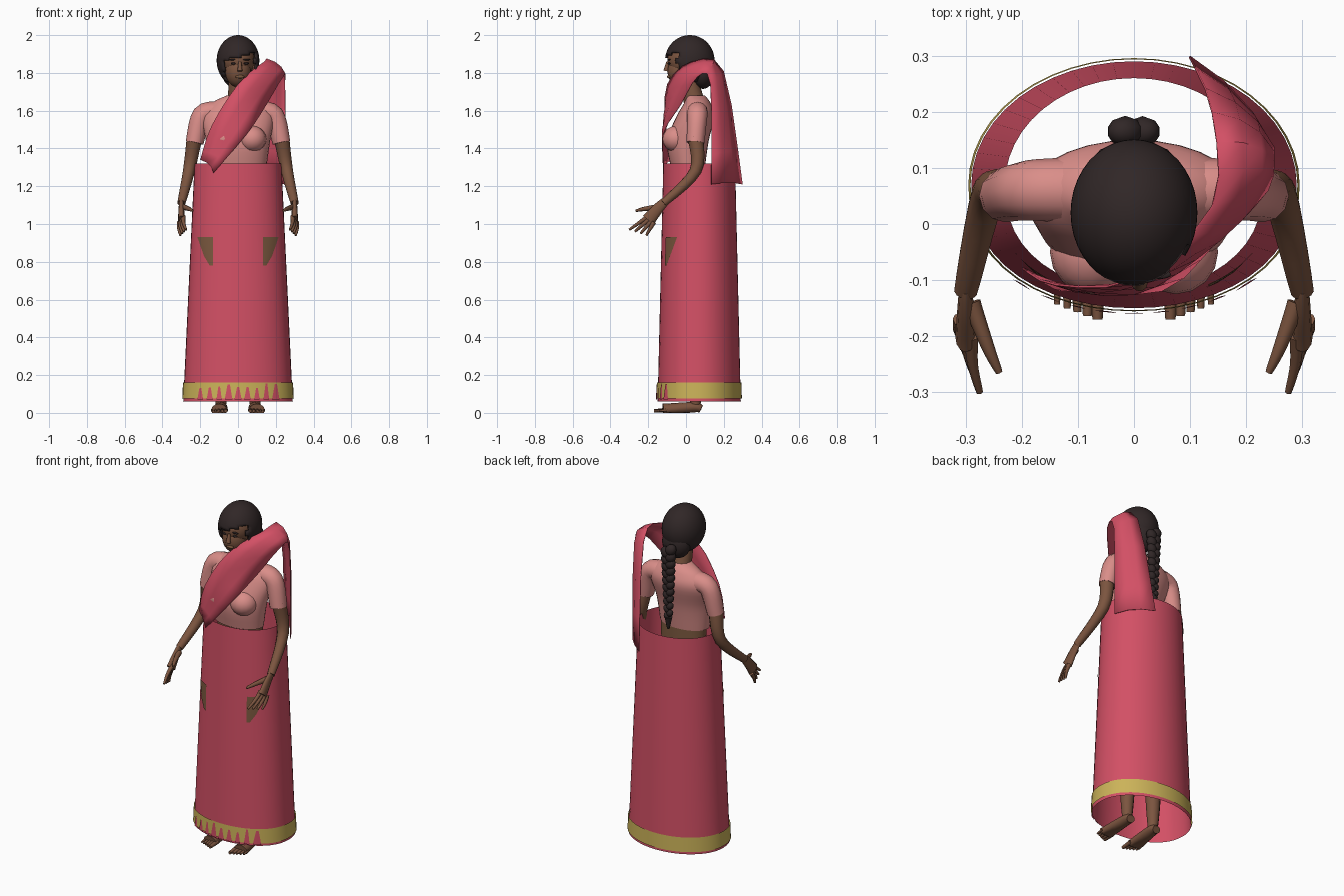
import bpy, bmesh, math, random
from mathutils import Vector, Matrix

cube = bpy.data.objects.get("Cube")
if cube:
    bpy.data.objects.remove(cube, do_unlink=True)
random.seed(4)
X, Y, Z = Matrix.Identity(3)


def material(name, red, green, blue):
    mat = bpy.data.materials.new(name)
    mat.use_nodes = True
    mat.diffuse_color = (red, green, blue, 1)
    mat.node_tree.nodes["Principled BSDF"].inputs["Base Color"].default_value = mat.diffuse_color
    return mat


RED = material("rose red cloth", .65, .08, .13)
PINK = material("salmon cloth", .7, .27, .25)
SKIN = material("brown skin", .2, .09, .05)
HAIR = material("black hair", .03, .02, .02)
GOLD = material("gold trim", .6, .45, .1)
UNDER = material("olive brown cloth", .2, .1, .05)


def finish(name, bm, mat, angle=60, closed=True):
    if closed:
        bmesh.ops.recalc_face_normals(bm, faces=bm.faces)
    mesh = bpy.data.meshes.new(name)
    bm.to_mesh(mesh)
    bm.free()
    mesh.materials.append(mat)
    mesh.shade_smooth()
    mesh.set_sharp_from_angle(angle=math.radians(angle))
    obj = bpy.data.objects.new(name, mesh)
    bpy.context.scene.collection.objects.link(obj)
    return obj


def spline(points, steps=5):
    """Smooth path through a few points of any dimension."""
    pts = [Vector(p) for p in points]
    path = []
    for i in range(len(pts) - 1):
        before, start, end = pts[max(i - 1, 0)], pts[i], pts[i + 1]
        after = pts[min(i + 2, len(pts) - 1)]
        leave, arrive = (end - before) / 2, (after - start) / 2
        for k in range(steps):
            t = k / steps
            ease = t * t * (3 - 2 * t)
            path.append(start.lerp(end, ease) + leave * (t * (1 - t) ** 2) - arrive * (t * t * (1 - t)))
    return path + [pts[-1]]


def circle(count):
    return [math.tau * k / count for k in range(count)]


def skin_rows(name, rows, mat, wrap=True, caps=True, angle=60):
    """Join equal rows of points with quads."""
    bm = bmesh.new()
    grid = [[bm.verts.new(p) for p in row] for row in rows]
    count = len(rows[0])
    for low, high in zip(grid, grid[1:]):
        for i in range(count if wrap else count - 1):
            j = (i + 1) % count
            bm.faces.new((low[i], low[j], high[j], high[i]))
    closed = wrap and caps
    if closed:
        bm.faces.new(grid[0])
        bm.faces.new(grid[-1])
    return finish(name, bm, mat, angle, closed)


def tube(name, points, start, end, mat, ref=Y, flat=1, sides=12):
    """Tapered limb along a smooth path, resting on the floor at lowest."""
    path = spline(points)
    last = len(path) - 1
    rows = []
    for i, p in enumerate(path):
        along = (path[min(i + 1, last)] - path[max(i - 1, 0)]).normalized()
        u = along.cross(ref).normalized()
        v = u.cross(along) * flat
        radius = start + (end - start) * i / last
        row = [p + (u * math.cos(a) + v * math.sin(a)) * radius for a in circle(sides)]
        for q in row:
            q.z = max(q.z, 0)
        rows.append(row)
    return skin_rows(name, rows, mat)


def loft(name, sections, mat):
    """Smooth stack of ellipses: height, centre y, x radius, y radius."""
    return skin_rows(name, [[(rx * math.cos(a), cy + ry * math.sin(a), z) for a in circle(28)]
                            for z, cy, rx, ry in spline(sections)], mat)


def ball(name, loc, size, mat, tilt=0, sides=16):
    bm = bmesh.new()
    bmesh.ops.create_uvsphere(bm, u_segments=sides, v_segments=sides * 2 // 3, radius=1)
    bm.transform(Matrix.Translation(loc) @ Matrix.Rotation(tilt, 4, 'Y') @ Matrix.Diagonal((*size, 1)))
    return finish(name, bm, mat)


# Skirt: a flared open tube, fuller at the front corners
WAIST, HEM = 1.32, .06


def skirt_radius(z):
    return .23 + .06 * (WAIST - z) / (WAIST - HEM)


def skirt_point(angle, z, off):
    rx = skirt_radius(z) + off
    side = math.sin(angle)
    depth = side if side > 0 else -abs(side) ** .85
    return (rx * math.cos(angle), .07 + (rx / 2 + .075 + off / 2) * depth, z)


def skirt_band(name, low, high, off, mat):
    rows = [[skirt_point(a, z, off) for a in circle(48)] for z in (low, high)]
    return skin_rows(name, rows, mat, caps=False)


def skirt_patch(name, spans, off, mat):
    """Thin patch on the skirt front: height, x from, x to."""
    rows = []
    for z, left, right in spans:
        xs = [left + (right - left) * k / 6 for k in range(7)]
        rows.append([skirt_point(-math.acos(x / (skirt_radius(z) + off)), z, off) for x in xs])
    return skin_rows(name, rows, mat, wrap=False)


skirt_band("skirt", HEM, WAIST, 0, RED)
skirt_band("skirt_hem", .075, .16, .006, GOLD)
for i in range(-4, 5):
    x, wide = i / 20, random.uniform(.014, .021)
    skirt_patch("hem_notch", [(.07, x - wide, x + wide),
                              (random.uniform(.13, .157), x - wide / 4, x + wide / 3)], .01, RED)
for side in (-1, 1):
    skirt_patch("thigh_patch", [(z, *sorted((side * .133, side * outer))) for z, outer in
                                ((.78, .15), (.83, .18), (.93, .215))], .004, UNDER)

# Torso
loft("blouse", [(1.3, .01, .15, .09), (1.44, .01, .17, .11), (1.57, .05, .19, .1),
                (1.64, .06, .14, .07), (1.68, .05, .06, .05)], PINK)
loft("hips", [(.85, .03, .12, .08), (1.3, .02, .14, .08)], UNDER)

# Limbs, mirrored
for side, word in ((1, "left_"), (-1, "right_")):
    def limb(name, points, start, end, mat=SKIN, **shape):
        return tube(word + name, [(side * x, y, z) for x, y, z in points], start, end, mat, **shape)

    ball(word + "bust", (side * .075, -.05, 1.45), (.075, .075, .07), PINK)
    limb("sleeve", [(.1, .06, 1.59), (.19, .06, 1.575), (.23, .05, 1.43)], .06, .047, PINK)
    limb("arm", [(.23, .05, 1.46), (.26, .05, 1.28), (.3, -.12, 1.11)], .042, .021)
    limb("palm", [(.3, -.11, 1.12), (.3, -.15, 1.08), (.3, -.2, 1.02)], .022, .037, ref=X, flat=.5)
    for k in range(4):
        base = Vector((.29, -.2, 1.04)).lerp((.31, -.17, 1.01), k / 3)
        tip = Vector((.275, -.3, .97)).lerp((.305, -.21, .94), k / 3)
        limb("finger", [base, base.lerp(tip, .5) + X / 200, tip], .013, .006, ref=X, sides=8)
    limb("thumb", [(.29, -.14, 1.09), (.26, -.22, 1.08), (.24, -.265, 1.07)], .017, .006, ref=X, sides=8)
    limb("leg", [(.085, .03, .93), (.09, .05, .4), (.09, .05, .04)], .076, .027)
    limb("foot", [(.09, .08, .02), (.09, .04, .03), (.1, -.12, .015)], .026, .042, ref=Z, flat=.8)
    for k in range(5):
        x, thick = .065 + .018 * k, .013 - k / 700
        limb("toe", [(x, -.1, .015), (x, -.17 + k / 150, .01)], thick, thick * .7, ref=Z, sides=8)
    ball(word + "eye", (.01 + side * .034, -.09, 1.85), (.014, .008, .006), HAIR)
    ball(word + "brow", (.01 + side * .036, -.09, 1.87), (.02, .008, .004), HAIR)
    ball(word + "ear", (side * .085, .01, 1.83), (.012, .02, .03), SKIN)

# Head and face
tube("neck", [(0, .045, 1.64), (0, .01, 1.78)], .056, .047, SKIN)
ball("skull", (0, .01, 1.87), (.088, .108, .1), SKIN, sides=24)
ball("jaw", (0, -.028, 1.81), (.068, .07, .085), SKIN, sides=24)
tube("nose", [(.01, -.096, 1.86), (.01, -.106, 1.81)], .007, .014, SKIN)
ball("lips", (.01, -.09, 1.78), (.024, .01, .009), UNDER)

# Hair cap with a slanted fringe opening
bm = bmesh.new()
bmesh.ops.create_uvsphere(bm, u_segments=40, v_segments=28, radius=1)
bm.transform(Matrix.Translation((0, .02, 1.865)) @ Matrix.Diagonal((.113, .131, .135, 1)))


def is_opening(face):
    c = face.calc_center_median()
    below_fringe = c.y < -.025 and c.z < 1.885 + .28 * c.x and abs(c.x - .01) < .085
    return below_fringe or (c.y < .06 and c.z < 1.755)


bmesh.ops.delete(bm, geom=[f for f in bm.faces if is_opening(f)], context='FACES')
cap = finish("hair_cap", bm, HAIR)
cap.modifiers.new("thickness", 'SOLIDIFY').thickness = .012
ball("hair_nape", (0, .09, 1.8), (.085, .06, .085), HAIR)

# Braid of overlapping tilted locks
for i in range(20):
    side = 1 if i % 2 else -1
    width = .031 - i / 1500
    ball("braid_lock", (side * width / 2, .165, 1.79 - i / 48), (width, width * .9, width * 1.15),
         HAIR, side * .6, 10)
tube("braid_tail", [(0, .165, 1.39), (0, .165, 1.32)], .022, .006, HAIR)

# Shawl: ribbon over the left shoulder between two smooth edges
inner = spline([(-.2, -.08, 1.34), (-.14, -.11, 1.52), (0, -.1, 1.74), (.14, .03, 1.86),
                (.14, .2, 1.81), (.1, .3, 1.21)], 3)
outer = spline([(-.13, -.12, 1.27), (.05, -.12, 1.48), (.15, -.03, 1.63), (.24, .06, 1.78),
                (.25, .13, 1.74), (.25, .135, 1.21)], 3)
rows = []
for a, b in zip(inner, outer):
    bulge = Vector((.012, math.copysign(.01, a.y), .008))
    rows.append([a, a.lerp(b, 1 / 3) + bulge, a.lerp(b, 2 / 3) + bulge, b])
shawl = skin_rows("shawl", rows, RED, wrap=False, angle=35)
shawl.modifiers.new("thickness", 'SOLIDIFY').thickness = .004
